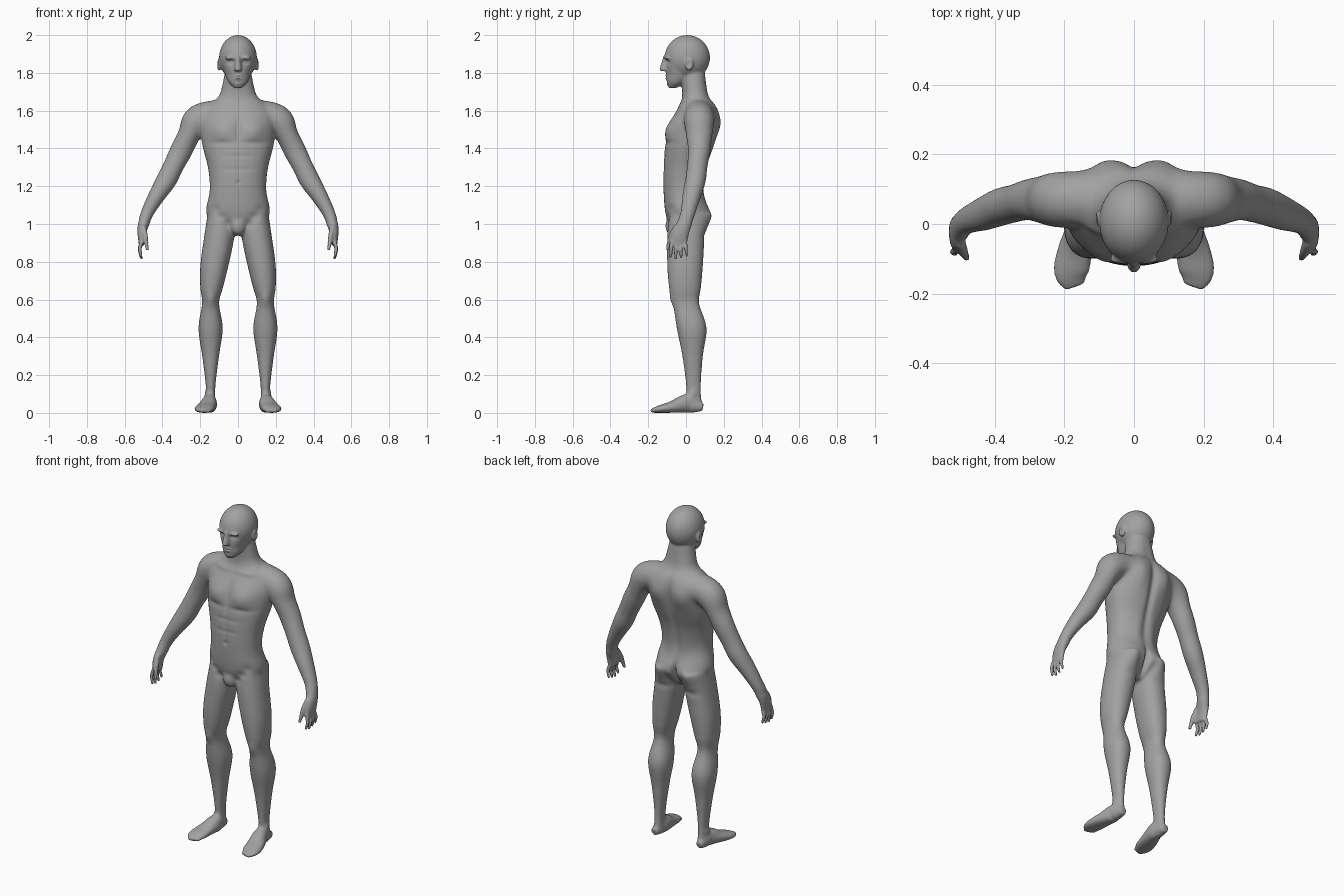
import bpy, bmesh, math
from mathutils import Vector, Matrix

if "Cube" in bpy.data.objects:
    bpy.data.objects.remove(bpy.data.objects["Cube"], do_unlink=True)

bm = bmesh.new()
SIDE, BACK, UP = Vector((1, 0, 0)), Vector((0, 1, 0)), Vector((0, 0, 1))
FRONT = -BACK


def spline(rows, steps=4):
    """Smooth interpolation through the section rows."""
    out = []
    last = len(rows) - 1
    for i in range(last):
        before, here, there, after = rows[max(i - 1, 0)], rows[i], rows[i + 1], rows[min(i + 2, last)]
        for k in range(steps):
            t = k / steps
            out.append([q + t * ((r - p) + t * ((2 * p - 5 * q + 4 * r - s)
                        + t * (3 * (q - r) + s - p))) / 2
                        for p, q, r, s in zip(before, here, there, after)])
    return out + [list(rows[-1])]


def loft(rows, reference=BACK, axis=None, mirror=True, sides=28, power=2):
    """Closed tube through (x, y, z, half_width, half_depth) sections."""
    path = spline(rows)
    for sign in ((1, -1) if mirror else (1,)):
        rings = []
        for i, (x, y, z, width, depth) in enumerate(path):
            ahead = Vector(path[min(i + 1, len(path) - 1)][:3])
            behind = Vector(path[max(i - 1, 0)][:3])
            tangent = axis or (ahead - behind).normalized()
            u = reference.cross(tangent).normalized()
            v = tangent.cross(u)
            ring = []
            for k in range(sides):
                angle = math.tau * k / sides
                c, s = math.cos(angle), math.sin(angle)
                point = Vector((x, y, z))
                point += u * width * math.copysign(abs(c) ** (2 / power), c)
                point += v * depth * math.copysign(abs(s) ** (2 / power), s)
                point.x *= sign
                ring.append(bm.verts.new(point))
            rings.append(ring)
        for lower, upper in zip(rings, rings[1:]):
            for k in range(sides):
                n = (k + 1) % sides
                bm.faces.new((lower[k], lower[n], upper[n], upper[k]))
        bm.faces.new(rings[0])
        bm.faces.new(rings[-1])


def stack(rows, **options):
    """Level sections given as (z, x_inner, x_outer, y_front, y_back)."""
    loft([((inner + outer) / 2, (front + back) / 2, z, (outer - inner) / 2, (back - front) / 2)
          for z, inner, outer, front, back in rows], axis=UP, **options)


def centred(rows, **options):
    """Level sections given as (z, half_width, y_front, y_back)."""
    stack([(z, -half, half, front, back) for z, half, front, back in rows],
          mirror=False, **options)


def ball(centre, radii):
    """Ellipsoid, doubled to both sides when it is off the middle."""
    x, y, z = centre
    for place in {x, -x}:
        bmesh.ops.create_uvsphere(bm, u_segments=32, v_segments=24, radius=1,
                                  matrix=Matrix.Translation((place, y, z))
                                  @ Matrix.Diagonal((*radii, 1)))


# Torso and neck
centred([(.94, .05, -.07, .05), (1, .12, -.09, .1), (1.06, .17, -.11, .12),
         (1.18, .15, -.12, .09), (1.3, .16, -.12, .11), (1.42, .19, -.11, .15),
         (1.54, .2, -.08, .17), (1.62, .17, -.04, .16), (1.68, .1, -.02, .12),
         (1.8, .07, -.03, .1)], power=2.2)
ball(centre=(0, -.08, .99), radii=(.04, .03, .05))

# Legs
stack([(1.06, .02, .16, -.09, .12), (.93, .02, .18, -.1, .1), (.78, .05, .2, -.1, .09),
       (.66, .08, .2, -.09, .08), (.58, .1, .19, -.07, .07), (.45, .08, .21, -.05, .11),
       (.3, .1, .19, -.02, .09), (.13, .12, .17, 0, .08), (.02, .12, .17, 0, .09)], power=2.2)

# Feet
loft([(.15, .09, .03, .02, .02), (.15, .04, .04, .03, .04), (.15, 0, .05, .04, .05),
      (.17, -.08, .03, .05, .03), (.18, -.14, .02, .05, .02), (.17, -.18, .01, .03, .01)],
     reference=UP, power=2.2)

# Shoulders, arms and palms
loft([(.06, .07, 1.58, .08, .08), (.16, .07, 1.57, .08, .08), (.22, .07, 1.54, .08, .08),
      (.26, .07, 1.47, .06, .07), (.3, .07, 1.39, .06, .06), (.34, .06, 1.31, .055, .055),
      (.38, .05, 1.23, .055, .055), (.43, .03, 1.15, .045, .05), (.48, .01, 1.06, .035, .04),
      (.5, -.01, 1, .03, .04), (.51, -.03, .95, .022, .045), (.51, -.04, .89, .015, .045)])

# Fingers, fanned out from the knuckles, and thumbs
for finger in range(4):
    knuckle = Vector((.51, .024 * finger - .076, .91))
    tip = Vector((.51, .03 * finger - .085, .81 + .01 * abs(finger - 1.2)))
    bend = (knuckle + tip) / 2 + SIDE * .01
    loft([(*knuckle, .01, .01), (*bend, .01, .01), (*tip, .007, .007)], sides=12)
loft([(.5, -.05, .98, .015, .02), (.49, -.08, .93, .014, .015), (.48, -.1, .86, .008, .008)],
     sides=12)

# Skull and jaw
ball(centre=(0, .007, 1.88), radii=(.1, .12, .12))
centred([(1.72, .02, -.09, -.05), (1.75, .05, -.1, 0), (1.8, .07, -.105, .05),
         (1.87, .09, -.105, .06)], power=2.2)

# Nose, brows, lips and ears
centred([(1.89, .01, -.12, -.09), (1.82, .02, -.14, -.09), (1.81, .015, -.13, -.09)], sides=16)
ball(centre=(.036, -.1, 1.88), radii=(.035, .015, .01))
for level in (1.784, 1.77):
    ball(centre=(0, -.1, level), radii=(.023, .01, .006))
ball(centre=(.1, .017, 1.845), radii=(.012, .022, .034))

# Fuse the parts into one skin
bmesh.ops.recalc_face_normals(bm, faces=bm.faces)
base = bpy.data.meshes.new("body_base")
bm.to_mesh(base)
bm.free()
body = bpy.data.objects.new("body", base)
bpy.context.collection.objects.link(body)
fuse = body.modifiers.new("Fuse", 'REMESH')
fuse.mode = 'VOXEL'
fuse.voxel_size = .006
graph = bpy.context.evaluated_depsgraph_get()
skin = bpy.data.meshes.new_from_object(body.evaluated_get(graph))
body.modifiers.clear()
body.data = skin
bpy.data.meshes.remove(base)
skin.name = "body"

bm = bmesh.new()
bm.from_mesh(skin)


def relax(verts, times):
    for _ in range(times):
        bmesh.ops.smooth_vert(bm, verts=verts, factor=.5,
                              use_axis_x=True, use_axis_y=True, use_axis_z=True)


def sculpt(across, level, width, height, lift, facing=FRONT):
    """Soft symmetric bump (positive lift) or dent on the skin that faces one way."""
    bm.normal_update()
    for v in bm.verts:
        rise = (v.co.z - level) / height
        if abs(rise) > 2.5:
            continue
        sideways = facing == SIDE
        run = ((v.co.y if sideways else abs(v.co.x)) - across) / width
        push = facing * math.copysign(1, v.co.x) if sideways else facing
        weight = math.exp(-run * run - rise * rise) * max(0, v.normal.dot(push))
        v.co += push * lift * weight


# Soften the joins, keeping hands and face crisp
soft = [v for v in bm.verts
        if .05 < v.co.z < 1.71 and not (abs(v.co.x) > .44 and v.co.z < 1)]
relax(soft, times=16)
relax(bm.verts[:], times=2)

# Chest: muscles, lower crease, breastbone, collar bones
sculpt(across=.09, level=1.5, width=.07, height=.06, lift=.025)
sculpt(across=.09, level=1.43, width=.07, height=.016, lift=-.007)
sculpt(across=0, level=1.5, width=.015, height=.08, lift=-.008)
sculpt(across=.1, level=1.625, width=.07, height=.013, lift=.007)

# Belly: middle line, muscle rows, navel, groin lines
sculpt(across=0, level=1.3, width=.012, height=.1, lift=-.004)
for level in (1.29, 1.36):
    sculpt(across=.03, level=level, width=.05, height=.01, lift=-.003)
sculpt(across=0, level=1.22, width=.01, height=.01, lift=-.008)
for step in range(3):
    sculpt(across=.12 - .03 * step, level=1.08 - .04 * step, width=.025, height=.02, lift=-.006)

# Back: spine, shoulder blades, lower back
sculpt(across=0, level=1.42, width=.02, height=.2, lift=-.016, facing=BACK)
sculpt(across=.085, level=1.53, width=.06, height=.08, lift=.022, facing=BACK)
sculpt(across=.05, level=1.2, width=.03, height=.09, lift=.006, facing=BACK)

# Buttocks: muscles, cleft, lower fold
sculpt(across=.08, level=1.04, width=.055, height=.06, lift=.02, facing=BACK)
sculpt(across=0, level=1.02, width=.013, height=.06, lift=-.04, facing=BACK)
sculpt(across=.09, level=.935, width=.06, height=.02, lift=-.006, facing=BACK)

# Knees and ankles
sculpt(across=.145, level=.6, width=.03, height=.035, lift=.01)
sculpt(across=.035, level=.1, width=.02, height=.02, lift=.008, facing=SIDE)

# Face: eye sockets, lids, cheeks, mouth line, chin, ear hollows
sculpt(across=.036, level=1.858, width=.02, height=.012, lift=-.016)
sculpt(across=.036, level=1.856, width=.01, height=.008, lift=.007)
sculpt(across=.056, level=1.79, width=.02, height=.02, lift=-.006)
sculpt(across=0, level=1.777, width=.024, height=.004, lift=-.005)
sculpt(across=0, level=1.74, width=.02, height=.014, lift=.004)
sculpt(across=.015, level=1.848, width=.009, height=.016, lift=-.01, facing=SIDE)

# Flat soles
for v in bm.verts:
    v.co.z = max(v.co.z, 0)
relax(soft, times=2)
bm.to_mesh(skin)
bm.free()
skin.shade_smooth()

# Skin colour
grey = bpy.data.materials.new("plain_grey")
grey.use_nodes = True
colour = (.36, .36, .36, 1)
grey.diffuse_color = colour
grey.node_tree.nodes["Principled BSDF"].inputs["Base Color"].default_value = colour
skin.materials.clear()
skin.materials.append(grey)
